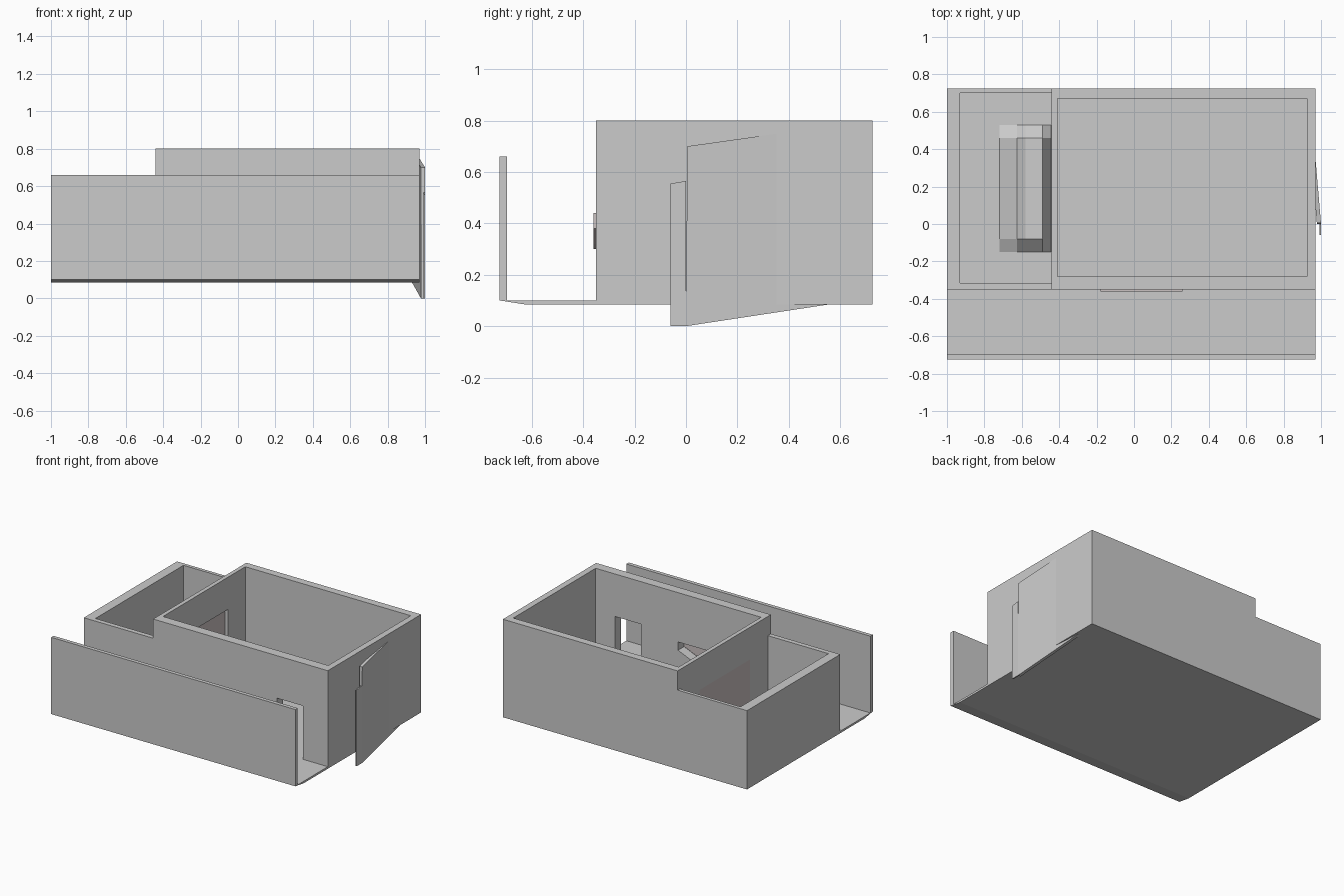
import bpy, bmesh
from mathutils import Vector

if "Cube" in bpy.data.objects:
    bpy.data.objects.remove(bpy.data.objects["Cube"])


def material(name, rgb):
    m = bpy.data.materials.new(name)
    m.diffuse_color = (*rgb, 1)
    m.use_nodes = True
    m.node_tree.nodes["Principled BSDF"].inputs["Base Color"].default_value = m.diffuse_color
    return m


WALL = material("plaster_grey", (0.6, 0.6, 0.6))
PANEL = material("warm_grey", (0.6, 0.54, 0.54))


def finish(name, bm, mat):
    bmesh.ops.recalc_face_normals(bm, faces=bm.faces)
    me = bpy.data.meshes.new(name)
    bm.to_mesh(me)
    bm.free()
    me.materials.append(mat)
    ob = bpy.data.objects.new(name, me)
    bpy.context.collection.objects.link(ob)
    return ob


def prism(name, pts, axis, a, b, mat=WALL):
    """Extrude a 2D outline along an axis from a to b."""
    def place(p, h):
        q = list(p)
        q.insert("xyz".index(axis), h)
        return q
    bm = bmesh.new()
    f = bm.faces.new([bm.verts.new(place(p, a)) for p in pts])
    r = bmesh.ops.extrude_face_region(bm, geom=[f])
    step = Vector(place((0, 0), b - a))
    bmesh.ops.translate(bm, vec=step, verts=[v for v in r["geom"] if isinstance(v, bmesh.types.BMVert)])
    return finish(name, bm, mat)


def box(name, x0, x1, y0, y1, z0, z1, mat=WALL):
    return prism(name, [(x0, y0), (x1, y0), (x1, y1), (x0, y1)], "z", z0, z1, mat)


def cut(target, cutter):
    cutter.hide_render = True
    m = target.modifiers.new("cut", "BOOLEAN")
    m.operation, m.solver, m.object = "DIFFERENCE", "EXACT", cutter
    bpy.context.view_layer.objects.active = target
    bpy.ops.object.modifier_apply(modifier=m.name)
    bpy.data.objects.remove(cutter)


# Floor slab with a shallow bevel under the front edge
prism("floor", [(-.725, .1), (-.63, .085), (.725, .085), (.725, .1)], "x", -1, .97)

# Front parapet along the walkway
box("front_parapet", -1, .97, -.725, -.697, .1, .66)

# Lower left room, open to the main room's partition
prism("left_room_walls", [(-.44, -.35), (-1, -.35), (-1, .725), (-.44, .725),
                          (-.44, .70), (-.93, .70), (-.93, -.315), (-.44, -.315)], "z", .1, .66)

# Main room: block hollowed out, with doorway, partition opening and niche
room = box("main_room_walls", -.44, .97, -.35, .725, .1, .8)
niche = [(-.18, .44), (.26, .44), (.26, .38), (.12, .32), (.04, .30), (-.04, .32), (-.18, .38)]
cut(room, box("room_cutter", -.41, .925, -.28, .67, .05, .9))
cut(room, box("door_cutter", .56, .77, -.4, -.2, .05, .49))
cut(room, box("partition_cutter", -.5, -.38, -.11, .47, .05, .565))
cut(room, prism("niche_cutter", niche, "y", -.4, -.2))

# Warm panels closing the niche and the partition opening
prism("niche_back", niche, "y", -.36, -.351, PANEL)
box("partition_panel", -.44, -.434, -.11, .47, .1, .565, PANEL)

# Low faceted platform in the left room, sloping to the floor at its ends
profile = [(-.72, .1), (-.625, .17), (-.58, .155), (-.49, .18), (-.445, .1)]
bm = bmesh.new()
rows = []
for y, h in ((-.15, 0), (-.08, 1), (.46, 1), (.53, 0)):
    rows.append([bm.verts.new((x, y, .101 + (z - .1) * h)) for x, z in profile])
for r0, r1 in zip(rows, rows[1:]):
    for i in range(len(profile) - 1):
        bm.faces.new((r0[i], r0[i + 1], r1[i + 1], r1[i]))
ob = finish("faceted_platform", bm, WALL)
if sum(p.normal.z for p in ob.data.polygons) < 0:
    ob.data.flip_normals()


def slanted(name, pts, thick):
    """Plate in the y-z plane that leans into the right wall as y grows."""
    ob = prism(name, pts, "x", 1 - thick, 1)
    for v in ob.data.vertices:
        v.co.x -= .085 * max(v.co.y, 0)


# Slanted plate standing out of the right wall, with its narrow edge strip
slanted("side_plate", [(0, 0), (.56, .085), (.56, .70), (.36, .75), (.005, .70)], .022)
slanted("side_plate_edge", [(-.06, 0), (0, 0), (0, .565), (-.06, .555)], .008)
